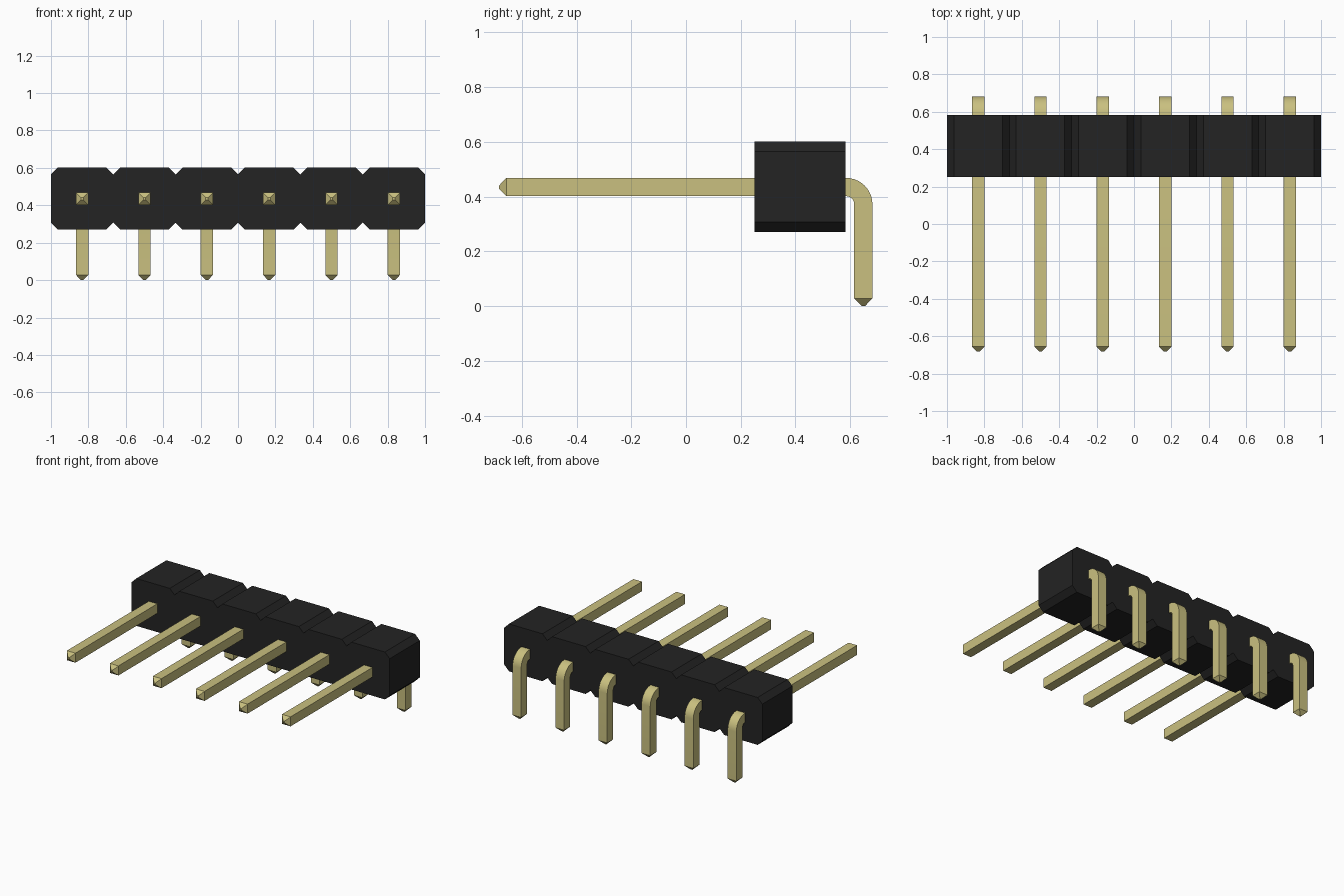
import bpy, bmesh, math
from mathutils import Vector

cube = bpy.data.objects.get("Cube")
if cube:
    bpy.data.objects.remove(cube, do_unlink=True)

COUNT = 6
PITCH = 2 / COUNT
HALF = PITCH / 2
PIN = 0.0333          # half thickness of a pin
TIP = 0.006           # half thickness at the pin tip
AXIS_Z = 0.435        # height of the straight pin run


def material(name, rgb):
    mat = bpy.data.materials.new(name)
    mat.use_nodes = True
    mat.diffuse_color = (*rgb, 1)
    bsdf = mat.node_tree.nodes["Principled BSDF"]
    bsdf.inputs["Base Color"].default_value = (*rgb, 1)
    bsdf.inputs["Roughness"].default_value = 0.6
    return mat


def finish(name, bm, mat):
    bmesh.ops.recalc_face_normals(bm, faces=bm.faces)
    mesh = bpy.data.meshes.new(name)
    bm.to_mesh(mesh)
    bm.free()
    mesh.materials.append(mat)
    obj = bpy.data.objects.new(name, mesh)
    bpy.context.collection.objects.link(obj)
    return obj


def loft(rings):
    """Closed solid through a list of equal-sized point rings."""
    bm = bmesh.new()
    loops = [[bm.verts.new(p) for p in ring] for ring in rings]
    for a, b in zip(loops, loops[1:]):
        for i in range(len(a)):
            j = (i + 1) % len(a)
            bm.faces.new((a[i], a[j], b[j], b[i]))
    bm.faces.new(loops[0])
    bm.faces.new(loops[-1])
    return bm


black = material("black plastic", (0.017, 0.017, 0.017))
gold = material("pale gold metal", (0.59, 0.53, 0.215))

# Housing: one notched outline extruded front to back
low, high, cut = 0.27, 0.602, 0.037
top, bottom = [], []
for i in range(COUNT):
    x0 = -1 + i * PITCH
    x1 = x0 + PITCH
    if i == 0:
        top.append((x0, high - cut))
        bottom.append((x0, low + cut))
    top += [(x0 + cut, high), (x1 - cut, high), (x1, high - cut)]
    bottom += [(x0 + cut, low), (x1 - cut, low), (x1, low + cut)]
outline = top + bottom[::-1]
finish("housing", loft([[(x, y, z) for x, z in outline] for y in (0.25, 0.583)]), black)

# Pin path: centre y, centre z, direction angle, half thickness
bend_y, bend_z, bend_r, steps = 0.585, 0.372, AXIS_Z - 0.372, 10
path = [(-0.683, AXIS_Z, 0, TIP), (-0.656, AXIS_Z, 0, PIN)]
for i in range(steps + 1):
    a = math.pi / 2 * i / steps
    path.append((bend_y + bend_r * math.sin(a), bend_z + bend_r * math.cos(a), a, PIN))
end_y = bend_y + bend_r
path += [(end_y, 0.028, math.pi / 2, PIN), (end_y, 0, math.pi / 2, TIP)]


def section(x, y, z, angle, h):
    out = Vector((0, math.sin(angle), math.cos(angle)))
    side = Vector((1, 0, 0))
    centre = Vector((x, y, z))
    return [centre + side * s * h + out * t * h
            for s, t in ((-1, -1), (1, -1), (1, 1), (-1, 1))]


# Row of bent square pins
for i in range(COUNT):
    x = -1 + HALF + i * PITCH
    pin = finish(f"bent_pin_{i + 1}", loft([section(x, *p) for p in path]), gold)
    bpy.ops.object.select_all(action="DESELECT")
    pin.select_set(True)
    bpy.context.view_layer.objects.active = pin
    bpy.ops.object.shade_smooth_by_angle(angle=math.radians(25))
